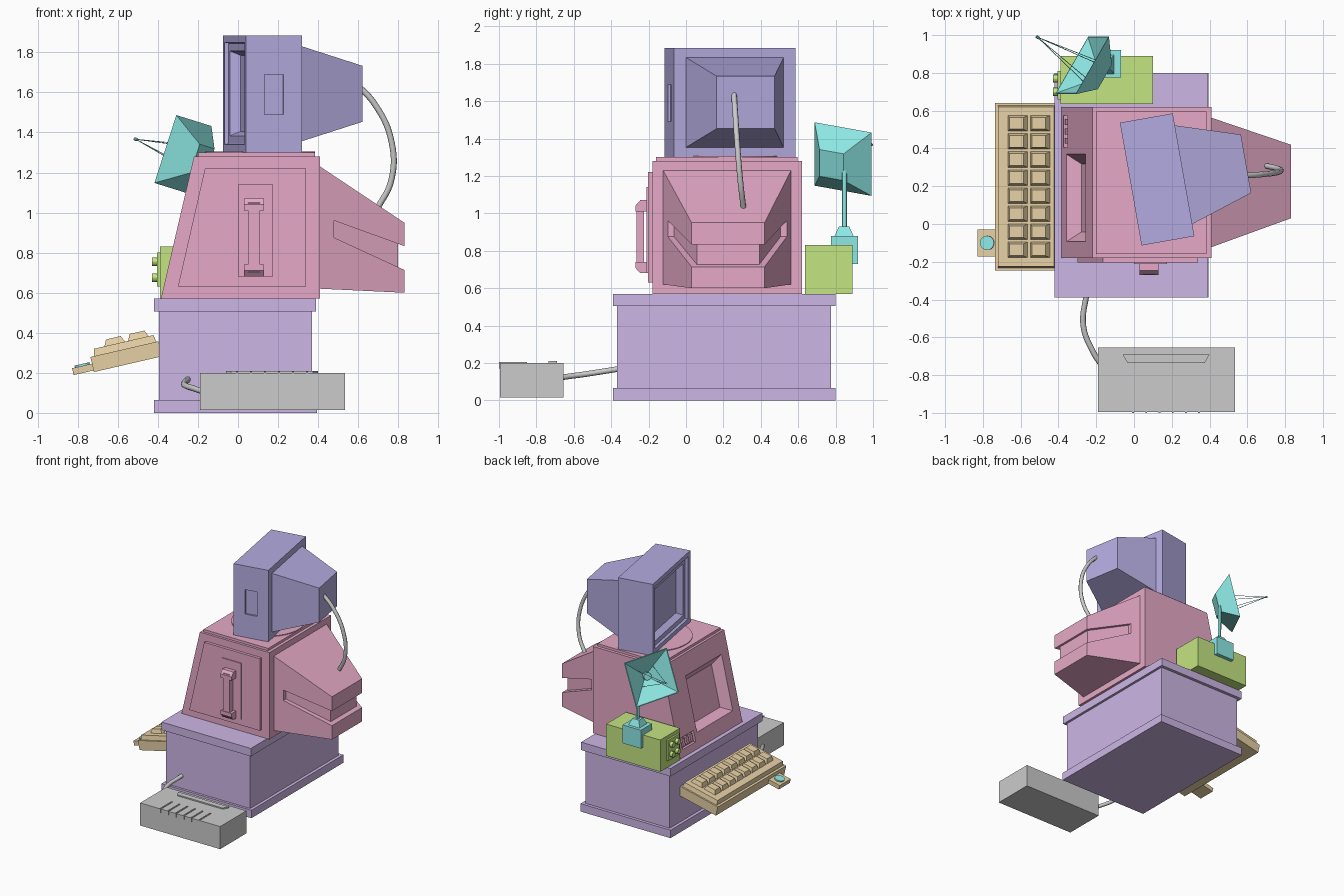
import bpy, bmesh
from math import radians, sqrt
from mathutils import Matrix, Vector

if "Cube" in bpy.data.objects:
    bpy.data.objects.remove(bpy.data.objects["Cube"])

V = Vector
COL = dict(purple=(.61, .47, .79), pink=(.79, .40, .57), blue=(.46, .41, .75),
           tan=(.79, .63, .37), green=(.55, .78, .22), teal=(.27, .82, .79))
MATS = {}
for key, rgb in COL.items():
    MATS[key] = bpy.data.materials.new(key)
    MATS[key].diffuse_color = (*rgb, 1)
I = Matrix.Identity(4)


def finish(name, bm, M=I, col=None):
    bmesh.ops.transform(bm, matrix=M, verts=bm.verts)
    bmesh.ops.recalc_face_normals(bm, faces=bm.faces)
    me = bpy.data.meshes.new(name)
    bm.to_mesh(me)
    bm.free()
    ob = bpy.data.objects.new(name, me)
    bpy.context.collection.objects.link(ob)
    if col:
        me.materials.append(MATS[col])
    return ob


def loft(name, a, b, col=None, M=I):
    """Closed solid between two matching polygons."""
    bm = bmesh.new()
    va, vb = [bm.verts.new(p) for p in a], [bm.verts.new(p) for p in b]
    n = len(va)
    bm.faces.new(va)
    bm.faces.new(vb)
    for i in range(n):
        bm.faces.new((va[i], va[(i + 1) % n], vb[(i + 1) % n], vb[i]))
    return finish(name, bm, M, col)


def prism(name, xz, y0, y1, col=None):
    return loft(name, [(x, y0, z) for x, z in xz], [(x, y1, z) for x, z in xz], col)


def taper(name, s0, s1, d, col=None, M=I, off=(0, 0)):
    """Rectangle s0 at local z=0 to rectangle s1 at local z=d."""
    q = ((-.5, -.5), (.5, -.5), (.5, .5), (-.5, .5))
    return loft(name, [(x * s0[0], y * s0[1], 0) for x, y in q],
                [(x * s1[0] + off[0], y * s1[1] + off[1], d) for x, y in q], col, M)


def box(name, lo, hi, col=None, M=I):
    lo, hi = V(lo), V(hi)
    s = hi - lo
    return taper(name, s.xy, s.xy, s.z, col,
                 M @ Matrix.Translation(((lo.x + hi.x) / 2, (lo.y + hi.y) / 2, lo.z)))


def frame(o, X, Y):
    X, Y = V(X).normalized(), V(Y).normalized()
    return Matrix.Translation(o) @ Matrix((X, Y, X.cross(Y))).transposed().to_4x4()


def rod(name, p, q, r, col=None, n=12, M=I):
    p, q = V(p), V(q)
    bm = bmesh.new()
    bmesh.ops.create_cone(bm, cap_ends=True, segments=n, radius1=r, radius2=r, depth=(q - p).length)
    R = (q - p).to_track_quat('Z', 'Y').to_matrix().to_4x4()
    return finish(name, bm, M @ Matrix.Translation((p + q) / 2) @ R, col)


def smooth(ob):
    bpy.ops.object.select_all(action='DESELECT')
    ob.select_set(True)
    bpy.context.view_layer.objects.active = ob
    bpy.ops.object.shade_smooth_by_angle()


def cut(ob, cutter):
    m = ob.modifiers.new("cut", 'BOOLEAN')
    m.operation, m.object, m.solver = 'DIFFERENCE', cutter, 'EXACT'
    bpy.context.view_layer.objects.active = ob
    bpy.ops.object.modifier_apply(modifier=m.name)
    bpy.data.objects.remove(cutter)


def cable(name, pts, r):
    cu = bpy.data.curves.new(name, 'CURVE')
    cu.dimensions, cu.bevel_depth, cu.bevel_resolution = '3D', r, 2
    cu.use_fill_caps = True
    sp = cu.splines.new('BEZIER')
    sp.bezier_points.add(len(pts) - 1)
    for bp, p in zip(sp.bezier_points, pts):
        bp.co = p
        bp.handle_left_type = bp.handle_right_type = 'AUTO'
    bpy.context.collection.objects.link(bpy.data.objects.new(name, cu))


# Cabinet with plinth and top slab
box("cabinet_plinth", (-.42, -.39, 0), (.395, .80, .065), 'purple')
box("cabinet_body", (-.395, -.37, .065), (.37, .775, .505), 'purple')
box("cabinet_top", (-.42, -.39, .505), (.39, .80, .57), 'purple')

# Lower monitor housing with slanted screen face
low = prism("lower_monitor", [(-.385, .57), (.41, .57), (.41, 1.28), (-.22, 1.28)], -.18, .62, 'pink')
up = (.165, 0, .705)
cut(low, taper("screen_cutter", (.475, .46), (.36, .34), .08, M=frame((-.315, .138, .907), (0, 1, 0), up), off=(0, -.01)))
cut(low, box("slot_cutter", (-.085, -.045, -.02), (.085, .045, .03), M=frame((-.363, .49, .67), (0, 1, 0), up)))
for i in range(3):
    box(f"monitor_button_{i}", (-.065 + i * .05, -.03, .005), (-.035 + i * .05, .03, .04), 'pink',
        frame((-.363, .49, .67), (0, 1, 0), up))
box("lower_monitor_lid", (-.2, -.16, 1.275), (.385, .595, 1.30), 'pink')
smooth(rod("turntable", (.11, .236, 1.29), (.11, .236, 1.306), .275, 'pink', 40))

# Side plate and carrying handle
prism("side_plate", [(-.30, .63), (.34, .63), (.34, 1.22), (-.165, 1.22)], -.203, -.17, 'pink')
box("handle_plate", (0, -.211, .68), (.175, -.20, 1.14), 'pink')
for z, s, n in ((.68, 1, "bottom"), (1.07, -1, "top")):
    loft(f"handle_{n}", [(x, y, z + s * h) for x, y, h in
                         ((.03, -.205, 0), (.03, -.245, 0), (.03, -.27, .03), (.03, -.27, .06), (.03, -.205, .06))],
         [(x, y, z + s * h) for x, y, h in
          ((.13, -.205, 0), (.13, -.245, 0), (.13, -.27, .03), (.13, -.27, .06), (.13, -.205, .06))], 'pink')
box("handle_bar", (.05, -.265, .70), (.11, -.225, 1.05), 'pink')

# Tapered tube cover with a groove running round it
back = taper("tube_cover", (.685, .61), (.39, .35), .42, 'pink', frame((.41, .22, .925), (0, 1, 0), (0, 0, 1)), (.005, -.15))
cut(back, prism("groove_cutter", [(.48, .875), (.86, .70), (.86, .822), (.48, .96)], -.5, 1))
taper("tube_cover_core", (.62, .56), (.335, .31), .39, 'pink', frame((.41, .22, .925), (0, 1, 0), (0, 0, 1)), (.005, -.14))

# Upper monitor, turned ten degrees
T = Matrix.Translation((.1225, .236, 0)) @ Matrix.Rotation(radians(10), 4, 'Z')
top = box("upper_monitor", (-.142, -.33, 1.30), (.142, .33, 1.885), 'blue', T)
face = T @ frame((-.142, 0, 1.595), (0, 1, 0), (0, 0, 1))
cut(top, taper("bezel_cutter", (.575, .51), (.565, .50), .022, M=face @ Matrix.Translation((0, 0, -.002))))
cut(top, taper("screen_cutter", (.51, .44), (.45, .38), .07, M=face))
cut(top, box("panel_cutter", (-.048, -.34, 1.49), (.048, -.315, 1.69), M=T))
taper("upper_tube_cover", (.532, .482), (.314, .28), .338, 'blue', T @ frame((.14, 0, 1.593), (0, 1, 0), (0, 0, 1)))
cable("monitor_cable", [(.57, .255, 1.66), (.68, .263, 1.545), (.765, .275, 1.36), (.765, .292, 1.16), (.69, .31, 1.01)], .015)

# Keyboard, tilted on the cabinet's side
K = Matrix.Translation((-.39, .198, .28)) @ Matrix.Rotation(radians(-13), 4, 'Y')
box("keyboard_base", (-.338, -.443, 0), (.01, .443, .077), 'tan', K)
taper("keyboard_deck", (.32, .86), (.305, .845), .036, 'tan', K @ Matrix.Translation((-.16, 0, .077)))
for c in range(2):
    for r in range(8):
        taper(f"key_{c}_{r}", (.108, .084), (.075, .062), .034, 'tan',
              K @ Matrix.Translation((-.205 + c * .121, -.335 + r * .0957, .111)), (.0, 0))
box("pointer_ledge", (-.44, -.37, .008), (-.33, -.228, .043), 'tan', K)
smooth(rod("pointer_disc", (-.387, -.298, .04), (-.387, -.298, .053), .038, 'teal', 20, K))

# Signal box with knobs
box("signal_box", (-.39, .635, .57), (.10, .89, .83), 'green')
for y in (.70, .77):
    for z in (.675, .755):
        smooth(rod("signal_knob", (-.40, y, z), (-.43, y, z), .022, 'green', 12))
box("knob_plate", (-.405, .66, .63), (-.38, .81, .80), 'green')

# Antenna clamp and mast
box("antenna_clamp", (-.235, .775, .73), (-.07, .92, .88), 'teal')
taper("antenna_foot", (.10, .10), (.06, .055), .05, 'teal', Matrix.Translation((-.155, .845, .88)))
smooth(rod("antenna_mast", (-.155, .847, .9), (-.16, .847, 1.25), .013, 'teal', 12))

# Square dish: a hollow frustum
D = frame((-.275, .84, 1.29), (.492, .857, -.154), (-.308, 0, -.952))
dish = taper("antenna_dish", (.356, .356), (.15, .15), -.12, 'teal', D)
cut(dish, taper("dish_cutter", (.345, .345), (.05, .05), -.105, M=D @ Matrix.Translation((0, 0, .001))))
smooth(rod("dish_hub", (0, 0, -.11), (0, 0, -.075), .03, 'teal', 12, D))
for sx in (-1, 1):
    for sy in (-1, 1):
        rod("feed_strut", (sx * .06, sy * .06, -.07), (0, 0, .29), .002, 'teal', 5, D)
rod("feed_tip", (0, 0, .28), (0, 0, .297), .008, 'teal', 8, D)

# Power unit with raised grip, ribs and lead
box("power_unit", (-.19, -.995, .015), (.535, -.655, .20))
loft("power_grip", [(x, y, .195) for x, y in ((-.06, -.69), (.40, -.69), (.375, -.735), (-.035, -.735))],
     [(x, y, .21) for x, y in ((-.06, -.69), (.40, -.69), (.375, -.735), (-.035, -.735))])
for i in range(6):
    x = -.005 + i * .07
    box(f"power_rib_{i}", (x - .005, -1, .17), (x + .005, -.85, .206))
cable("power_lead", [(-.17, -.75, .105), (-.215, -.68, .12), (-.268, -.54, .14), (-.25, -.36, .168)], .015)

for m in bpy.data.materials:
    if m.users and not m.is_grease_pencil:
        m.use_nodes = True
        m.node_tree.nodes["Principled BSDF"].inputs["Base Color"].default_value = m.diffuse_color
